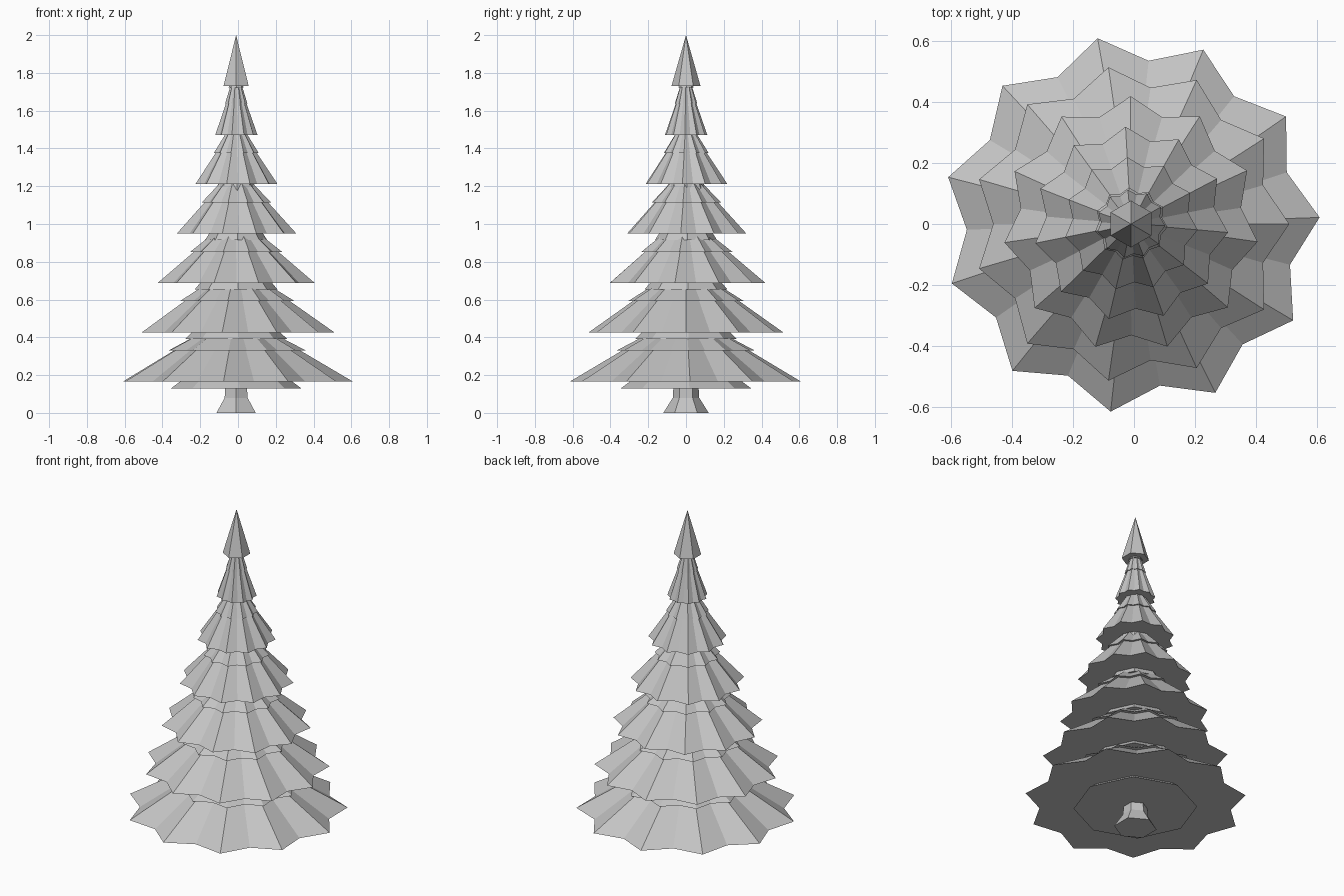
import bpy, bmesh, math

cube = bpy.data.objects.get("Cube")
if cube:
    bpy.data.objects.remove(cube, do_unlink=True)

grey = bpy.data.materials.new("plain_grey")
grey.use_nodes = True
COLOR = (0.55, 0.55, 0.55, 1)
grey.diffuse_color = COLOR
grey.node_tree.nodes["Principled BSDF"].inputs["Base Color"].default_value = COLOR

AXIS_X = -0.01
POINTS = 11
VALLEY = 0.87
STEP = 0.2615


def ring(bm, radius, z, sides, phase, valley):
    """Ring of vertices; with a valley ratio every second one is pulled in."""
    count = sides * 2 if valley else sides
    verts = []
    for i in range(count):
        a = math.radians(phase) + math.tau * i / count
        r = radius * valley if valley and i % 2 else radius
        verts.append(bm.verts.new((AXIS_X + r * math.cos(a), r * math.sin(a), z)))
    return verts


def loft(name, profile, sides, phase=0, valley=None):
    """Closed flat-shaded solid through (radius, z) rings; zero radius is a tip."""
    bm = bmesh.new()
    previous = None
    for radius, z in profile:
        if radius == 0:
            current = [bm.verts.new((AXIS_X, 0, z))]
        else:
            current = ring(bm, radius, z, sides, phase, valley)
        if previous is None:
            bm.faces.new(current[::-1])
        else:
            n = len(previous)
            for i in range(n):
                j = (i + 1) % n
                if len(current) == 1:
                    bm.faces.new((previous[i], previous[j], current[0]))
                else:
                    bm.faces.new((previous[i], previous[j], current[j], current[i]))
        previous = current
    if len(previous) > 1:
        bm.faces.new(previous)
    mesh = bpy.data.meshes.new(name)
    bm.to_mesh(mesh)
    bm.free()
    mesh.materials.append(grey)
    obj = bpy.data.objects.new(name, mesh)
    bpy.context.collection.objects.link(obj)
    return obj


# Flared trunk
loft("trunk", [(0.12, 0), (0.07, 0.08), (0.065, 0.16)], 6, 30)

# Tiers: main star radius, upper star radius, inner skirt radius, turn
tiers = [
    (0.62, 0.37, 0.345, 2),
    (0.52, 0.31, 0.27, 0),
    (0.42, 0.245, 0.22, -8),
    (0.32, 0.185, 0.165, -5),
    (0.22, 0.12, 0.11, -5),
    (0.113, 0.06, 0.056, -3),
]
for i, (main, upper, skirt, turn) in enumerate(tiers):
    z = 0.165 + STEP * i
    n = i + 1
    loft(f"inner_skirt_{n}", [(skirt, z - 0.035), (skirt * 0.75, z + 0.03)], 8, 3)
    loft(f"branch_star_{n}", [(main, z), (upper * 0.92, z + 0.165),
                              (upper * 0.5, z + 0.22)], POINTS, turn, VALLEY)
    loft(f"upper_star_{n}", [(upper, z + 0.165), (upper * 0.5, z + STEP)],
         POINTS, turn, VALLEY)

# Pointed top with its small skirt
top_z = 0.165 + STEP * len(tiers)
loft("top_skirt", [(0.04, top_z - 0.012), (0.03, top_z + 0.02)], 8, 3)
loft("top_cone", [(0.077, top_z - 0.004), (0, 2)], 6, 30)
